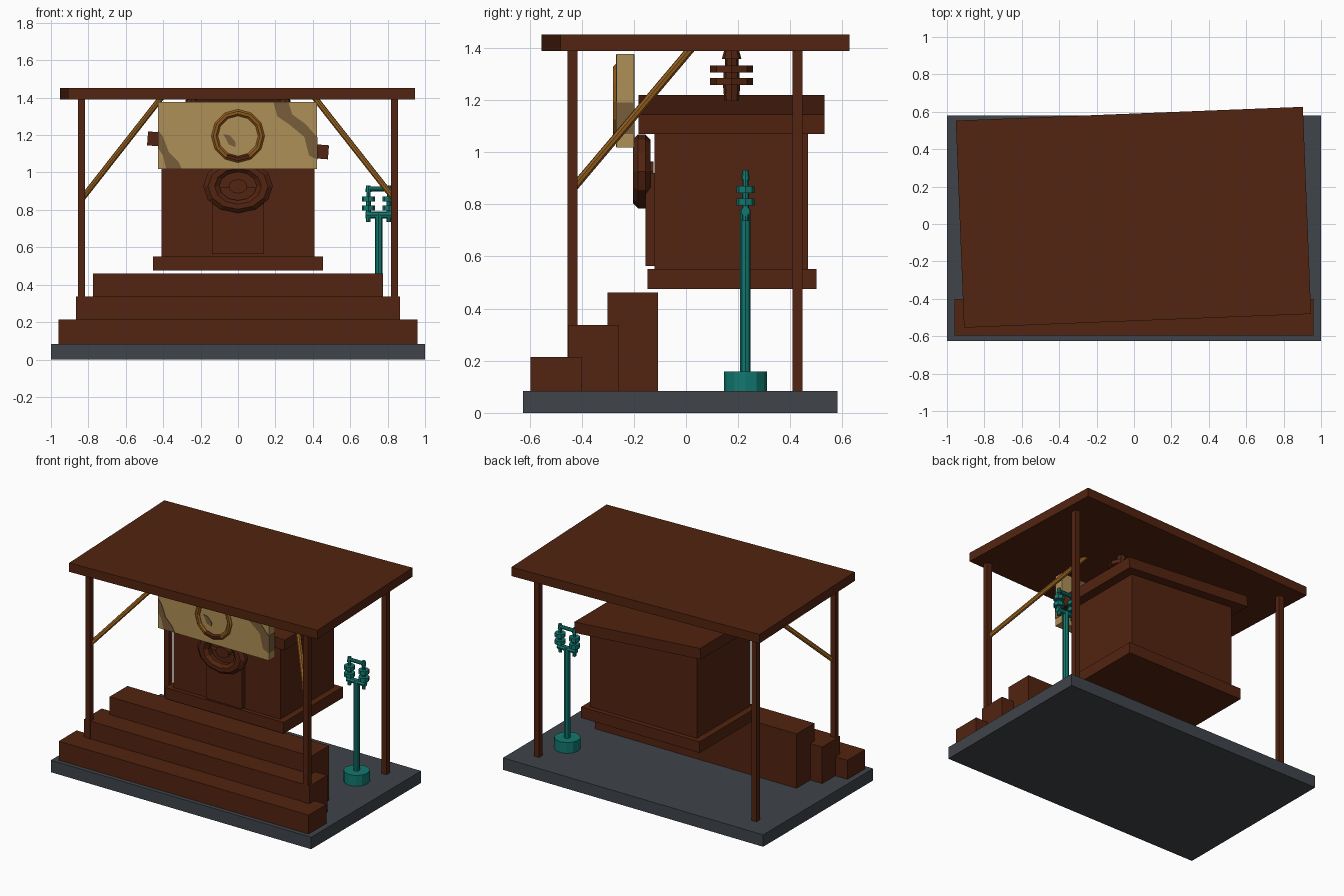
import bpy, bmesh, math
from mathutils import Vector, Matrix

if "Cube" in bpy.data.objects:
    bpy.data.objects.remove(bpy.data.objects["Cube"])


def material(name, rgb):
    m = bpy.data.materials.new(name)
    m.diffuse_color = (*rgb, 1)
    m.use_nodes = True
    m.node_tree.nodes["Principled BSDF"].inputs["Base Color"].default_value = m.diffuse_color
    return m


BROWN = material("dark brown wood", (0.085, 0.017, 0.005))
GREY = material("slate grey", (0.050, 0.058, 0.070))
TEAL = material("teal metal", (0.006, 0.19, 0.16))
TAN = material("pale tan", (0.43, 0.28, 0.095))
STAIN = material("worn tan", (0.19, 0.11, 0.042))
OCHRE = material("ochre wood", (0.28, 0.105, 0.012))


def finish(name, bm, *mats):
    bmesh.ops.recalc_face_normals(bm, faces=bm.faces[:])
    me = bpy.data.meshes.new(name)
    bm.to_mesh(me)
    bm.free()
    for m in mats:
        me.materials.append(m)
    ob = bpy.data.objects.new(name, me)
    bpy.context.collection.objects.link(ob)
    return ob


def box(name, x, y, z, mat):
    """Box from three (min, max) ranges."""
    bm = bmesh.new()
    bmesh.ops.create_cube(bm, size=1)
    for v in bm.verts:
        v.co = Vector([(r[0] + r[1]) / 2 + c * (r[1] - r[0]) for c, r in zip(v.co, (x, y, z))])
    return finish(name, bm, mat)


def slab(name, size, loc, rot, mat):
    a, b, c = (s / 2 for s in size)
    ob = box(name, (-a, a), (-b, b), (-c, c), mat)
    ob.location, ob.rotation_euler = loc, rot
    return ob


def rod(name, p, q, r, mat, sides=8, r2=None):
    p, q = Vector(p), Vector(q)
    d = q - p
    bm = bmesh.new()
    bmesh.ops.create_cone(bm, cap_ends=True, segments=sides, radius1=r,
                          radius2=r if r2 is None else r2, depth=d.length)
    rot = d.to_track_quat('Z', 'Y').to_matrix().to_4x4()
    bm.transform(Matrix.Translation((p + q) / 2) @ rot)
    return finish(name, bm, mat)


def ring(name, loc, major, minor, sx, mats, rule=None, sides=12, sub=8):
    """Low-poly torus facing the front."""
    bm = bmesh.new()
    rows = []
    for i in range(sides):
        a = math.tau * i / sides
        row = []
        for j in range(sub):
            b = math.tau * (j + 0.5) / sub
            r = major + minor * math.cos(b)
            row.append(bm.verts.new((sx * r * math.cos(a), minor * math.sin(b), r * math.sin(a))))
        rows.append(row)
    for i in range(sides):
        for j in range(sub):
            k, l = (i + 1) % sides, (j + 1) % sub
            f = bm.faces.new((rows[i][j], rows[k][j], rows[k][l], rows[i][l]))
            if rule:
                f.material_index = rule(f.calc_center_median())
    ob = finish(name, bm, *mats)
    ob.location = loc
    return ob


def plate(name, pts, y, mat, t=0.004):
    """Thin outline plate in the x-z plane."""
    bm = bmesh.new()
    f = bm.faces.new([bm.verts.new((x, y, z)) for x, z in pts])
    ext = bmesh.ops.extrude_face_region(bm, geom=[f])
    for v in ext['geom']:
        if isinstance(v, bmesh.types.BMVert):
            v.co.y += t
    return finish(name, bm, mat)


def lantern(name, x, y, top, s, mat):
    """Turned spindle with two discs; s widens it."""
    prof = [(0, 0.012), (-0.035, 0.016), (-0.035, 0.011), (-0.06, 0.011), (-0.06, 0.035),
            (-0.087, 0.035), (-0.087, 0.013), (-0.108, 0.013), (-0.108, 0.035),
            (-0.135, 0.035), (-0.135, 0.014), (-0.195, 0.012)]
    bm = bmesh.new()
    rows = [[bm.verts.new((x + s * r * math.cos(math.tau * i / 8),
                           y + s * r * math.sin(math.tau * i / 8), top + z))
             for i in range(8)] for z, r in prof]
    for a, b in zip(rows, rows[1:]):
        for i in range(8):
            bm.faces.new((a[i], a[(i + 1) % 8], b[(i + 1) % 8], b[i]))
    bm.faces.new(rows[0])
    bm.faces.new(rows[-1])
    return finish(name, bm, mat)


# ground slab and steps
box("base_slab", (-1, 1), (-0.625, 0.581), (0, 0.083), GREY)
for i, (w, y0, y1, z) in enumerate([(0.96, -0.596, -0.40, 0.215),
                                    (0.867, -0.452, -0.257, 0.337),
                                    (0.775, -0.302, -0.107, 0.461)]):
    box(f"step_{i + 1}", (-w, w), (y0, y1), (0.083, z), BROWN)

# posts, slightly turned canopy, braces
for sx in (-1, 1):
    for py, label in ((-0.436, "front"), (0.428, "back")):
        box(f"{label}_post", (sx * 0.836 - 0.019, sx * 0.836 + 0.019),
            (py - 0.019, py + 0.019), (0.08, 1.395), BROWN)
    rod("brace", (sx * 0.83, -0.43, 0.865), (sx * 0.41, 0.022, 1.40), 0.016, OCHRE)
slab("canopy_roof", (1.857, 1.108, 0.062), (-0.003, 0.036, 1.42),
     (0, 0, math.radians(2.27)), BROWN)

# raised hut with tilted lid and door
box("hut_body", (-0.41, 0.41), (-0.12, 0.467), (0.545, 1.14), BROWN)
box("hut_plinth", (-0.455, 0.455), (-0.148, 0.50), (0.475, 0.552), BROWN)
slab("hut_lid", (0.97, 0.714, 0.075), (0, 0.175, 1.145), (0, math.radians(4.4), 0), BROWN)
box("door", (-0.138, 0.138), (-0.155, -0.115), (0.563, 0.92), BROWN)

# oval wreath and knob above the door
ring("door_wreath", (0, -0.17, 0.926), 0.109, 0.036, 1.31, (BROWN,))
bm = bmesh.new()
bmesh.ops.create_cone(bm, cap_ends=True, segments=12, radius1=0.038, radius2=0.038, depth=0.05)
bm.transform(Matrix.Diagonal((1.31, 1, 1, 1)) @ Matrix.Rotation(math.pi / 2, 4, 'X'))
finish("door_knob", bm, BROWN).location = (0, -0.15, 0.926)

# sign board with worn patches and ring
box("sign_board", (-0.428, 0.423), (-0.266, -0.20), (1.018, 1.377), TAN)
patches = [
    [(0.19, 1.375), (0.27, 1.375), (0.29, 1.31), (0.36, 1.26), (0.422, 1.19), (0.422, 1.07),
     (0.38, 1.09), (0.355, 1.19), (0.27, 1.26), (0.21, 1.30)],
    [(-0.427, 1.225), (-0.40, 1.19), (-0.37, 1.11), (-0.32, 1.06), (-0.30, 1.02),
     (-0.385, 1.02), (-0.40, 1.09), (-0.427, 1.13)],
    [(-0.078, 1.205), (-0.045, 1.20), (-0.015, 1.165), (-0.012, 1.135), (-0.05, 1.15)],
]
for p in patches:
    plate("sign_patch_front", p, -0.269, STAIN)
    plate("sign_patch_back", p, -0.201, STAIN)
box("sign_patch_side", (0.42, 0.425), (-0.266, -0.20), (1.07, 1.19), STAIN)
ring("sign_ring", (0, -0.262, 1.195), 0.125, 0.019, 1, (OCHRE, BROWN),
     lambda c: int(c.z < -0.10 and abs(c.x) < 0.06 and c.length < 0.13))

# hanging spindles under the canopy
for sx in (-1, 1):
    lantern("hanging_spindle", sx * 0.25, 0.175, 1.392, 2.35, BROWN)
rod("hanging_rail", (-0.25, 0.175, 1.365), (0.25, 0.175, 1.365), 0.025, BROWN)

# teal lamp stand
LX, LY = 0.752, 0.228
rod("lamp_foot", (LX, LY, 0.08), (LX, LY, 0.158), 0.083, TEAL, 12)
rod("lamp_pole", (LX, LY, 0.158), (LX, LY, 0.78), 0.02, TEAL)
rod("lamp_crossbar", (LX - 0.07, LY, 0.773), (LX + 0.07, LY, 0.773), 0.018, TEAL)
rod("lamp_top_bar", (LX - 0.055, LY, 0.912), (LX + 0.055, LY, 0.912), 0.013, TEAL)
for sx in (-1, 1):
    lantern("lamp_spindle", LX + sx * 0.055, LY, 0.931, 1, TEAL)
